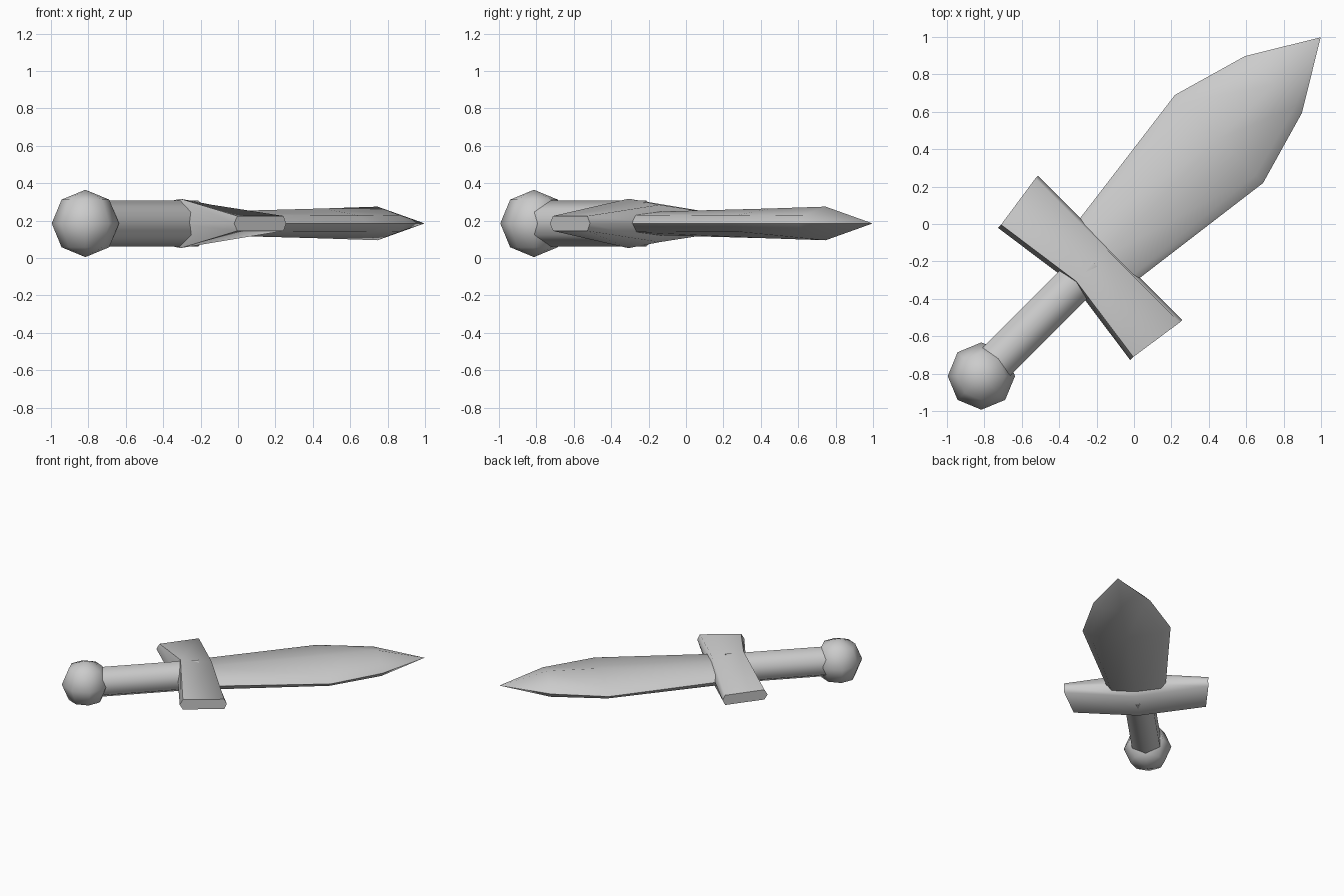
import bpy, bmesh, math
from mathutils import Matrix

cube = bpy.data.objects.get("Cube")
if cube:
    bpy.data.objects.remove(cube, do_unlink=True)

MID = 0.185  # height of the sword's centre plane
# local frame: x along the sword, y across it, laid along the ground diagonal
PLACE = Matrix.Translation((0, 0, MID)) @ Matrix.Rotation(math.radians(45), 4, 'Z')

grey = bpy.data.materials.new("plain_grey")
grey.use_nodes = True
grey.diffuse_color = (0.6, 0.6, 0.6, 1)
bsdf = grey.node_tree.nodes["Principled BSDF"]
bsdf.inputs["Base Color"].default_value = (0.6, 0.6, 0.6, 1)
bsdf.inputs["Roughness"].default_value = 0.7


def finish(name, bm, angle):
    bmesh.ops.recalc_face_normals(bm, faces=bm.faces)
    mesh = bpy.data.meshes.new(name)
    bm.to_mesh(mesh)
    bm.free()
    mesh.materials.append(grey)
    obj = bpy.data.objects.new(name, mesh)
    bpy.context.collection.objects.link(obj)
    bpy.ops.object.select_all(action='DESELECT')
    obj.select_set(True)
    bpy.context.view_layer.objects.active = obj
    bpy.ops.object.shade_smooth_by_angle(angle=math.radians(angle))


def loft(name, sections, angle, tip=None):
    """Skin a run of matching closed cross-sections, capped or drawn to a tip."""
    bm = bmesh.new()
    rings = [[bm.verts.new(p) for p in s] for s in sections]
    n = len(rings[0])
    for a, b in zip(rings, rings[1:]):
        for i in range(n):
            j = (i + 1) % n
            bm.faces.new((a[i], a[j], b[j], b[i]))
    bm.faces.new(rings[0])
    if tip:
        t = bm.verts.new(tip)
        for i in range(n):
            bm.faces.new((rings[-1][i], rings[-1][(i + 1) % n], t))
    else:
        bm.faces.new(rings[-1])
    bm.transform(PLACE)
    finish(name, bm, angle)


# pommel: eight-sided ball
bm = bmesh.new()
bmesh.ops.create_uvsphere(bm, u_segments=8, v_segments=4, radius=0.18)
bm.transform(Matrix.Translation((-0.816, -0.813, MID)))
finish("pommel", bm, 70)

# handle: six-sided bar with a ridge on top
def hexagon(u, r=0.122):
    return [(u, r * math.sin(math.radians(60 * k)), r * math.cos(math.radians(60 * k)))
            for k in range(6)]

loft("handle", [hexagon(-1.13), hexagon(-0.3)], 70)

# guard: thick in the middle, thin and slanted at both ends
def guard_section(back, back_top, front_top, front, hb, hf, vb, vf):
    return [(back, vb, 0), (back_top, vb, hb), (front_top, vf, hf),
            (front, vf, 0), (front_top, vf, -hf), (back_top, vb, -hb)]

loft("guard", [
    guard_section(-0.529, -0.505, -0.20, -0.181, 0.04, 0.04, -0.50, -0.545),
    guard_section(-0.458, -0.435, -0.20, -0.181, 0.132, 0.10, 0, 0),
    guard_section(-0.529, -0.505, -0.20, -0.181, 0.04, 0.04, 0.50, 0.545),
], 75)

# blade: leaf outline, bevelled rim and a low central ridge
def blade_section(u, half, inner, rim, ridge):
    return [(u, half, 0), (u, inner, rim), (u, 0, ridge), (u, -inner, rim),
            (u, -half, 0), (u, -inner, -rim), (u, 0, -ridge), (u, -inner * -1, -rim)]

loft("blade", [
    blade_section(-0.28, 0.213, 0.175, 0.045, 0.062),
    blade_section(0.643, 0.333, 0.275, 0.042, 0.080),
    blade_section(1.055, 0.215, 0.165, 0.045, 0.090),
], 75, tip=(1.411, 0, 0))
